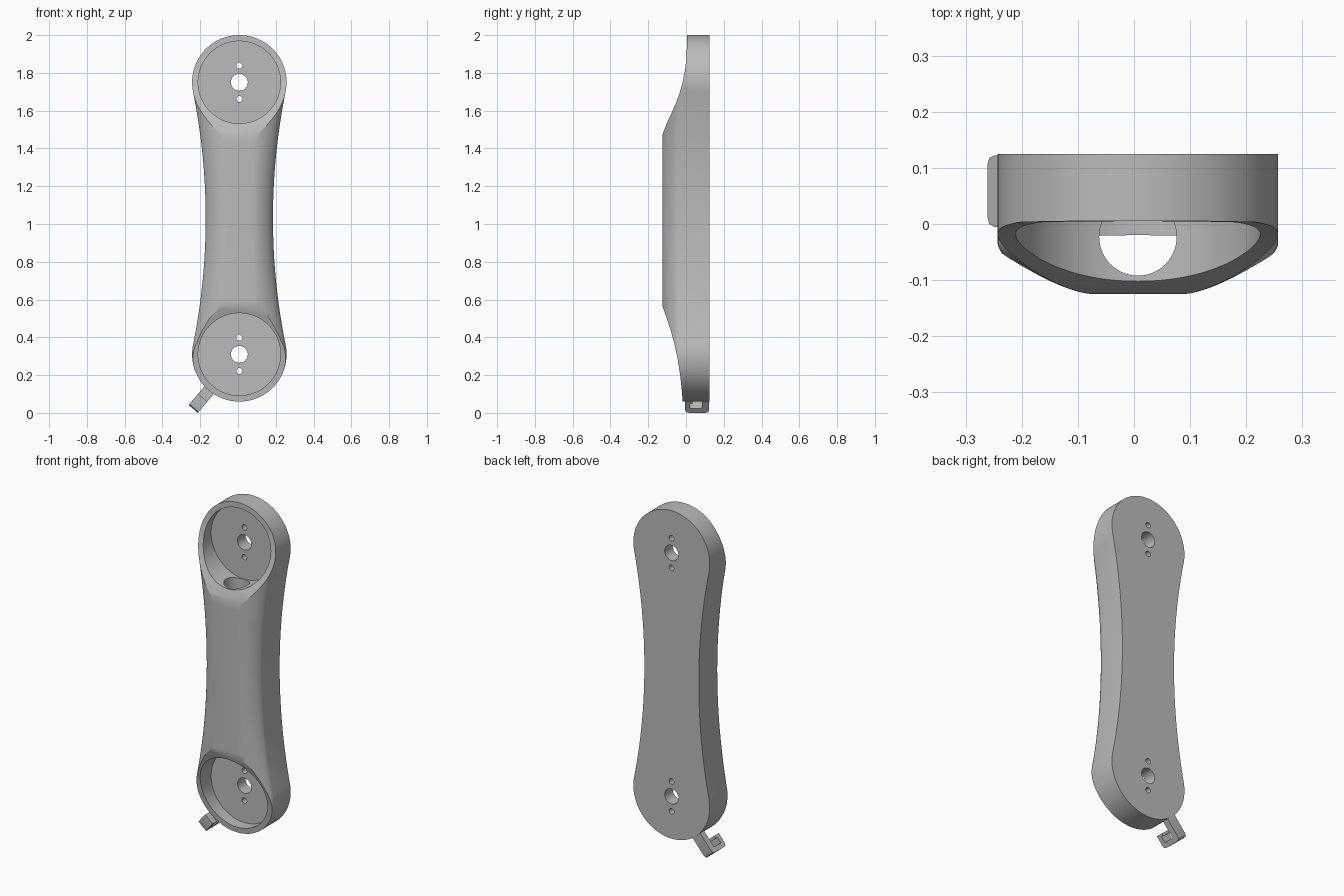
import bpy, bmesh, math
from mathutils import Matrix, Vector

cube = bpy.data.objects.get("Cube")
if cube:
    bpy.data.objects.remove(cube, do_unlink=True)

CX, LOW, HIGH, R = 0.007, 0.31, 1.75, 0.25   # joint centres and end radius
BACK, FRONT, WAIST = 0.125, -0.125, 0.178
MID = (LOW + HIGH) / 2
HALF = (HIGH - LOW) / 2

grey = bpy.data.materials.new("plain grey")
grey.use_nodes = True
grey.diffuse_color = (0.5, 0.5, 0.5, 1)
grey.node_tree.nodes["Principled BSDF"].inputs["Base Color"].default_value = (0.5, 0.5, 0.5, 1)


def finish(name, bm):
    bmesh.ops.recalc_face_normals(bm, faces=bm.faces[:])
    mesh = bpy.data.meshes.new(name)
    bm.to_mesh(mesh)
    bm.free()
    mesh.materials.append(grey)
    ob = bpy.data.objects.new(name, mesh)
    bpy.context.collection.objects.link(ob)
    return ob


def prism(name, points, place, half):
    """Extrude a 2D outline both ways; place(a, b, t) gives the 3D point."""
    bm = bmesh.new()
    rings = [[bm.verts.new(place(a, b, t)) for a, b in points] for t in (-half, half)]
    n = len(points)
    for i in range(n):
        j = (i + 1) % n
        bm.faces.new((rings[0][i], rings[0][j], rings[1][j], rings[1][i]))
    for ring in rings:
        bm.faces.new(ring)
    return finish(name, bm)


def cylinder(name, start, end, radius, sides=64):
    a, b = Vector(start), Vector(end)
    turn = (b - a).to_track_quat("Z", "Y").to_matrix().to_4x4()
    bm = bmesh.new()
    bmesh.ops.create_cone(bm, cap_ends=True, segments=sides, radius1=radius, radius2=radius,
                          depth=(b - a).length, matrix=Matrix.Translation((a + b) / 2) @ turn)
    return finish(name, bm)


def smooth(ob):
    bpy.ops.object.select_all(action="DESELECT")
    ob.select_set(True)
    bpy.context.view_layer.objects.active = ob
    bpy.ops.object.shade_smooth_by_angle(angle=math.radians(25))


# Arm outline: round ends joined by tangent concave arcs
ARC = (HALF ** 2 + WAIST ** 2 - R ** 2) / (2 * (R - WAIST))
tangent = R * HALF / (ARC + R)
side = []
last = math.pi / 2 + math.asin(tangent / R)
for i in range(1, 33):
    a = last * i / 32
    side.append((LOW - R * math.cos(a), R * math.sin(a)))
reach = HALF - tangent
for i in range(1, 16):
    d = reach * (1 - i / 15)
    side.append((MID - d, WAIST + ARC - math.sqrt(ARC ** 2 - d ** 2)))
side += [(2 * MID - z, w) for z, w in reversed(side[:-1])]


def section(w):
    """Flat back, straight sides, softly rounded front."""
    flat, steps, power = min(0.08, w * 0.4), 12, 2 / 1.6
    start = -0.035
    half = [(w, BACK)]
    for i in range(steps + 1):
        t = math.pi / 2 * i / steps
        c, s = max(math.cos(t), 0) ** power, math.sin(t) ** power
        half.append((flat + (w - flat) * c, start + (FRONT - start) * s))
    return half + [(-x, y) for x, y in reversed(half)]


bm = bmesh.new()
rings = [[bm.verts.new((CX + x, y, z)) for x, y in section(w)] for z, w in side]
for lower, upper in zip(rings, rings[1:]):
    for i in range(len(lower)):
        j = (i + 1) % len(lower)
        bm.faces.new((lower[i], lower[j], upper[j], upper[i]))
bm.faces.new(rings[0])
bm.faces.new(rings[-1])
arm = finish("arm_body", bm)

# Curved scoops that thin the front at both ends (z, y)
top_scoop = [(1.455, -0.13), (1.48, -0.122), (1.53, -0.103), (1.59, -0.075), (1.64, -0.053),
             (1.69, -0.035), (1.75, -0.018), (1.81, -0.006), (1.88, 0.003), (2.1, 0.008),
             (2.1, -0.3), (1.455, -0.3)]
low_scoop = [(0.58, -0.13), (0.5, -0.101), (0.43, -0.079), (0.36, -0.06), (0.29, -0.045),
             (0.2, -0.031), (0.12, -0.022), (-0.1, -0.006), (-0.1, -0.3), (0.58, -0.3)]
cutters = [prism("scoop_cutter", pts, lambda z, y, x: (x, y, z), 0.5)
           for pts in (top_scoop, low_scoop)]

# Round pockets, pivot holes and the lengthwise channel
for z in (LOW, HIGH):
    cutters.append(cylinder("pocket_cutter", (CX, -0.4, z), (CX, 0.05, z), 0.218, 96))
    for dz, r in ((0, 0.045), (0.088, 0.016), (-0.088, 0.016)):
        cutters.append(cylinder("hole_cutter", (CX, 0, z + dz), (CX, 0.3, z + dz), r, 32))
cutters.append(cylinder("channel_cutter", (CX, -0.023, 0.45), (CX, -0.023, 1.61), 0.069))

bpy.context.view_layer.objects.active = arm
for c in cutters:
    c.hide_render = True
    mod = arm.modifiers.new("cut", "BOOLEAN")
    mod.operation, mod.solver, mod.object = "DIFFERENCE", "EXACT", c
    bpy.ops.object.modifier_apply(modifier=mod.name)
    bpy.data.objects.remove(c, do_unlink=True)
smooth(arm)

# Cable hook: profile by distance from the lower joint and depth
hook = [(0.235, 0.122), (0.36, 0.122), (0.373, 0.117), (0.378, 0.104), (0.378, 0.013),
        (0.373, 0), (0.36, -0.005), (0.3, -0.005), (0.3, 0.035), (0.316, 0.035),
        (0.316, 0.022), (0.35, 0.022), (0.35, 0.085), (0.235, 0.085)]
out = Vector((-0.645, 0, -0.764)).normalized()
across = Vector((-out.z, 0, out.x))
centre = Vector((CX, 0, LOW))
smooth(prism("cable_hook", hook,
             lambda d, y, t: centre + out * d + across * t + Vector((0, y, 0)), 0.032))
